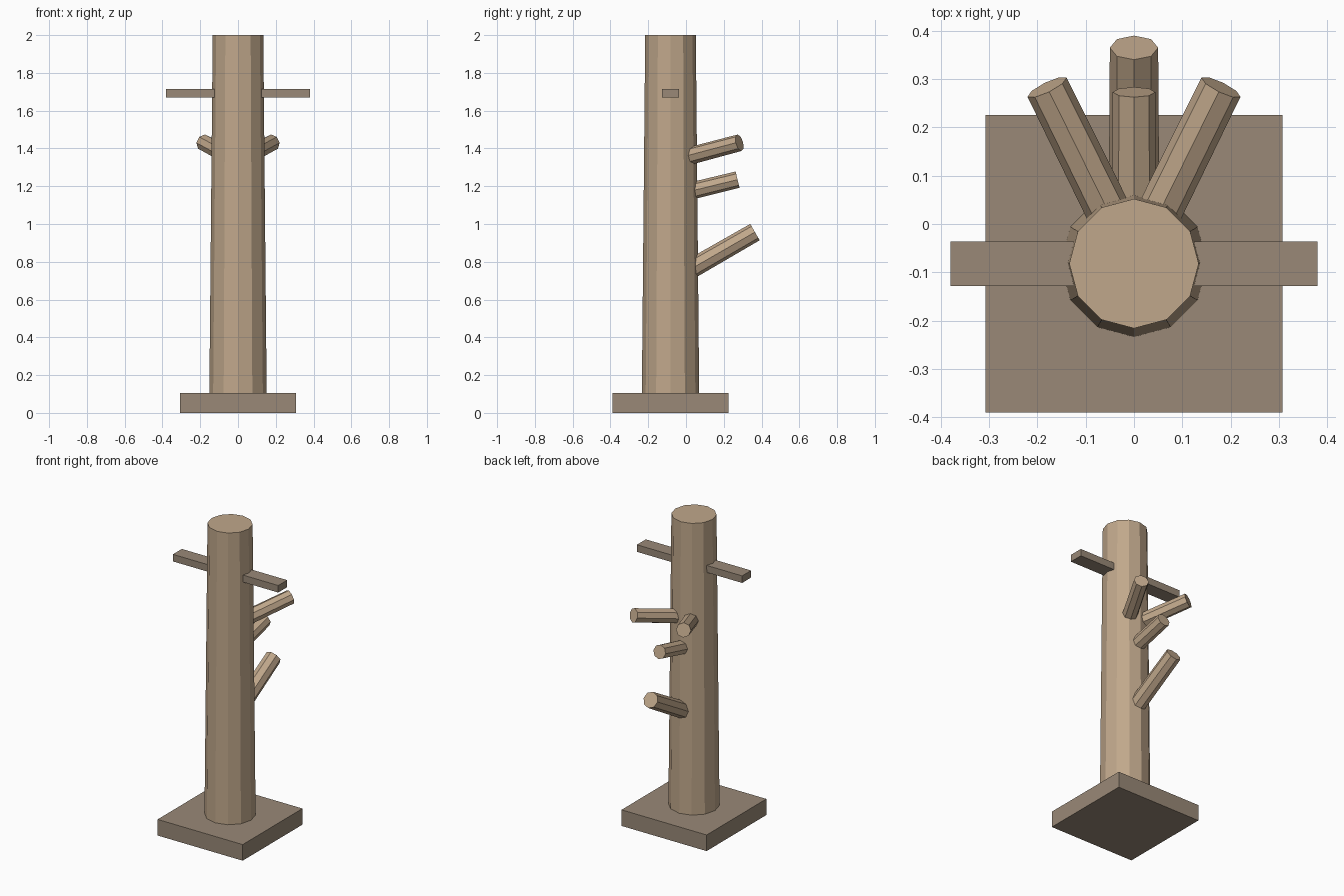
import bpy
from mathutils import Vector

cube = bpy.data.objects.get("Cube")
if cube:
    bpy.data.objects.remove(cube)

AXIS_Y = -0.082  # trunk axis, set forward of the pegs


def make_material(name, colour):
    mat = bpy.data.materials.new(name)
    mat.use_nodes = True
    mat.diffuse_color = colour
    mat.node_tree.nodes["Principled BSDF"].inputs["Base Color"].default_value = colour
    return mat


light_wood = make_material("light wood", (0.53, 0.39, 0.26, 1))
dark_wood = make_material("dark wood", (0.32, 0.25, 0.185, 1))


def box(name, size, z, mat):
    bpy.ops.mesh.primitive_cube_add(size=1, location=(0, AXIS_Y, z))
    obj = bpy.context.object
    obj.name = name
    obj.scale = size
    bpy.ops.object.transform_apply(location=False, rotation=False, scale=True)
    obj.data.materials.append(mat)


def pole(name, start, end, r_start, r_end, sides):
    """Tapered flat-sided pole between two points."""
    start, end = Vector(start), Vector(end)
    axis = end - start
    bpy.ops.mesh.primitive_cone_add(
        vertices=sides, radius1=r_start, radius2=r_end, depth=axis.length,
        location=(start + end) / 2)
    obj = bpy.context.object
    obj.name = name
    obj.rotation_euler = axis.to_track_quat("Z", "Y").to_euler()
    obj.data.materials.append(light_wood)


# Base slab and trunk
box("base", (0.614, 0.616, 0.105), 0.0525, dark_wood)
pole("trunk", (0, AXIS_Y, 0.08), (0, AXIS_Y, 2), 0.152, 0.134, 12)

# Flat crossbar through the trunk
box("crossbar", (0.76, 0.092, 0.046), 1.692, dark_wood)

# Pegs rising out of the back, each starting inside the trunk
pole("lower_peg", (0, AXIS_Y, 0.70), (0, 0.365, 0.957), 0.053, 0.05, 8)
pole("middle_peg", (0, AXIS_Y, 1.148), (0, 0.273, 1.235), 0.046, 0.044, 8)
for side, x in (("left", 0.18), ("right", -0.18)):
    pole("upper_peg_" + side, (0, AXIS_Y, 1.333), (x, 0.283, 1.43), 0.047, 0.045, 8)
